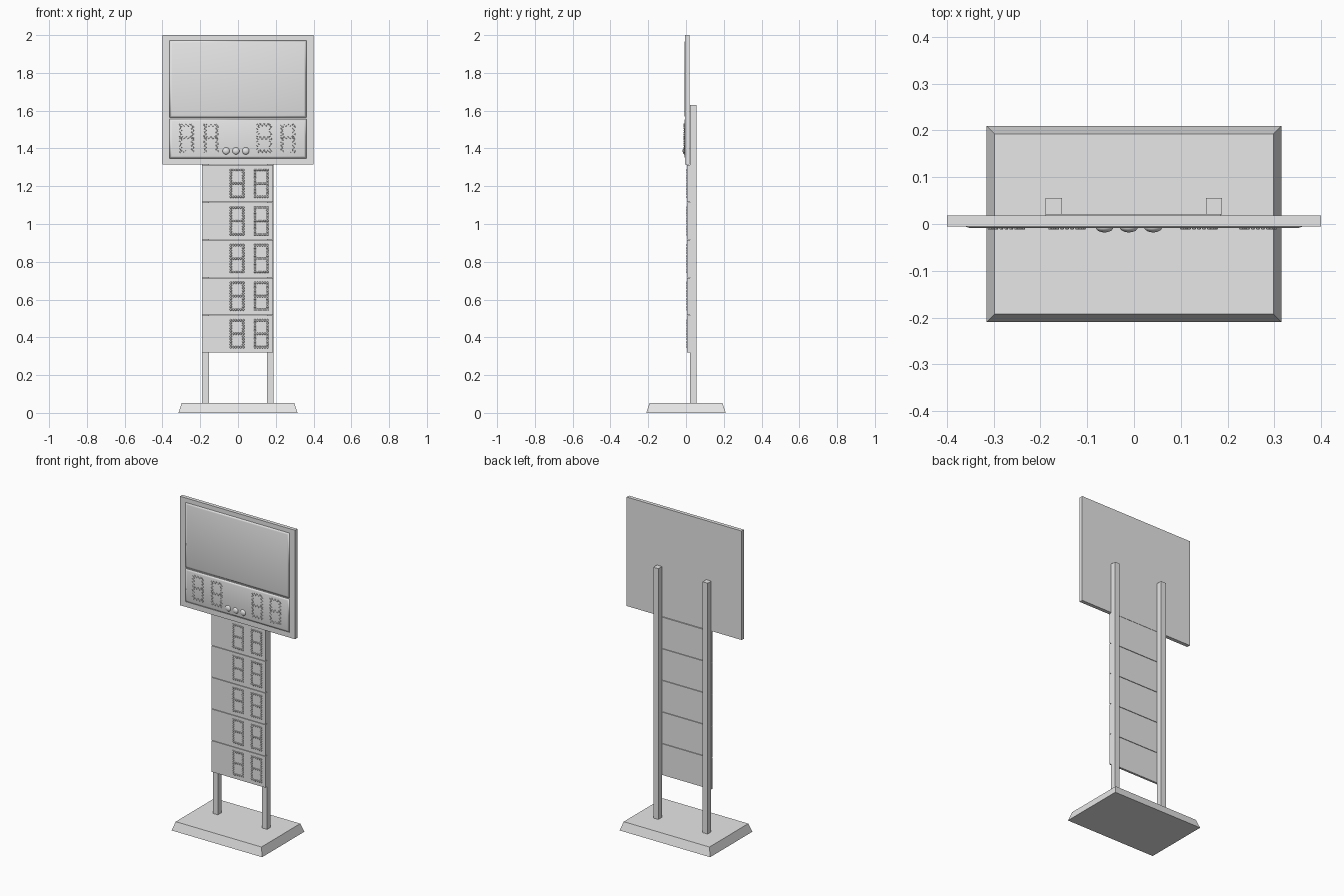
import bpy, bmesh
from mathutils import Matrix, Vector

cube = bpy.data.objects.get("Cube")
if cube:
    bpy.data.objects.remove(cube, do_unlink=True)

grey = bpy.data.materials.new("light_grey")
grey.use_nodes = True
grey.diffuse_color = (0.8, 0.8, 0.8, 1)
grey.node_tree.nodes["Principled BSDF"].inputs["Base Color"].default_value = (0.8, 0.8, 0.8, 1)


def finish(name, bm, smooth=False):
    bmesh.ops.recalc_face_normals(bm, faces=bm.faces)
    mesh = bpy.data.meshes.new(name)
    bm.to_mesh(mesh)
    bm.free()
    for p in mesh.polygons:
        p.use_smooth = smooth
    mesh.materials.append(grey)
    obj = bpy.data.objects.new(name, mesh)
    bpy.context.collection.objects.link(obj)
    return obj


def box(name, lo, hi, axis=None, side=1, inset=0.0, smooth=False):
    """Box between two corners; the face on one side of an axis may be inset."""
    lo, hi = Vector(lo), Vector(hi)
    mid, size = (lo + hi) / 2, hi - lo
    bm = bmesh.new()
    bmesh.ops.create_cube(bm, size=1)
    for v in bm.verts:
        far = axis is not None and v.co[axis] * side > 0
        for i in range(3):
            pull = inset if far and i != axis else 0
            v.co[i] = mid[i] + v.co[i] * (size[i] - 2 * pull)
    return finish(name, bm, smooth)


def digit_points(x, z, w, h, pitch, stagger):
    """Lamp centres along the seven strokes of a figure eight."""
    points = {}
    half = h / 2
    strokes = [((x, z + k * half), (x + w, z + k * half)) for k in range(3)]
    strokes += [((x + s * w, z + k * half), (x + s * w, z + (k + 1) * half))
                for s in range(2) for k in range(2)]
    for a, b in strokes:
        a, b = Vector(a), Vector(b)
        n = round((b - a).length / pitch)
        side = Vector((-(b - a).y, (b - a).x)).normalized() * stagger
        for i in range(n + 1):
            p = a.lerp(b, i / n) + side * (1 if i % 2 else -1)
            points[(round(p.x, 3), round(p.y, 3))] = p
    return points.values()


def lamps(name, places, y, depth, radius, w, h, pitch, stagger=0):
    bm = bmesh.new()
    turn = Matrix.Rotation(1.5707963, 4, 'X')
    for x, z in places:
        for p in digit_points(x, z, w, h, pitch, stagger):
            bmesh.ops.create_cone(
                bm, cap_ends=True, segments=8, radius1=radius, radius2=radius * 0.7,
                depth=depth, matrix=Matrix.Translation((p.x, y - depth / 2, p.y)) @ turn)
    return finish(name, bm)


# Foot with sloping sides
box("base", (-0.315, -0.21, 0), (0.315, 0.21, 0.053), axis=2, inset=0.017)

# Square posts
for name, x in (("right_post", -0.172), ("left_post", 0.171)):
    box(name, (x - 0.0175, 0.02, 0.05), (x + 0.0175, 0.056, 1.63))

# Stack of price panels
rows = [0.32 + 0.199 * i for i in range(5)]
for i, z in enumerate(rows):
    box(f"panel_{i + 1}", (-0.19, 0.006, z), (0.186, 0.02, z + 0.196))
lamps("panel_lamps", [(x, z + 0.028) for z in rows for x in (-0.038, 0.09)],
      0.006, 0.004, 0.0065, 0.066, 0.142, 0.0135)

# Header board with two raised soft-edged fields
box("header_board", (-0.4, -0.005, 1.315), (0.4, 0.018, 2.0))
box("header_upper_field", (-0.365, -0.009, 1.56), (0.365, -0.004, 1.975),
    axis=1, side=-1, inset=0.015, smooth=True)
box("header_lower_field", (-0.365, -0.009, 1.345), (0.365, -0.004, 1.56),
    axis=1, side=-1, inset=0.015, smooth=True)
lamps("header_lamps", [(x, 1.385) for x in (-0.305, -0.175, 0.107, 0.233)],
      -0.008, 0.004, 0.0045, 0.064, 0.14, 0.0107, 0.004)

# Round buttons
for i, x in enumerate((-0.063, -0.011, 0.041)):
    bm = bmesh.new()
    bmesh.ops.create_uvsphere(bm, u_segments=20, v_segments=12, radius=1)
    for v in bm.verts:
        v.co = Vector((x + v.co.x * 0.019, -0.007 + v.co.y * 0.011, 1.387 + v.co.z * 0.019))
    finish(f"button_{i + 1}", bm, smooth=True)
